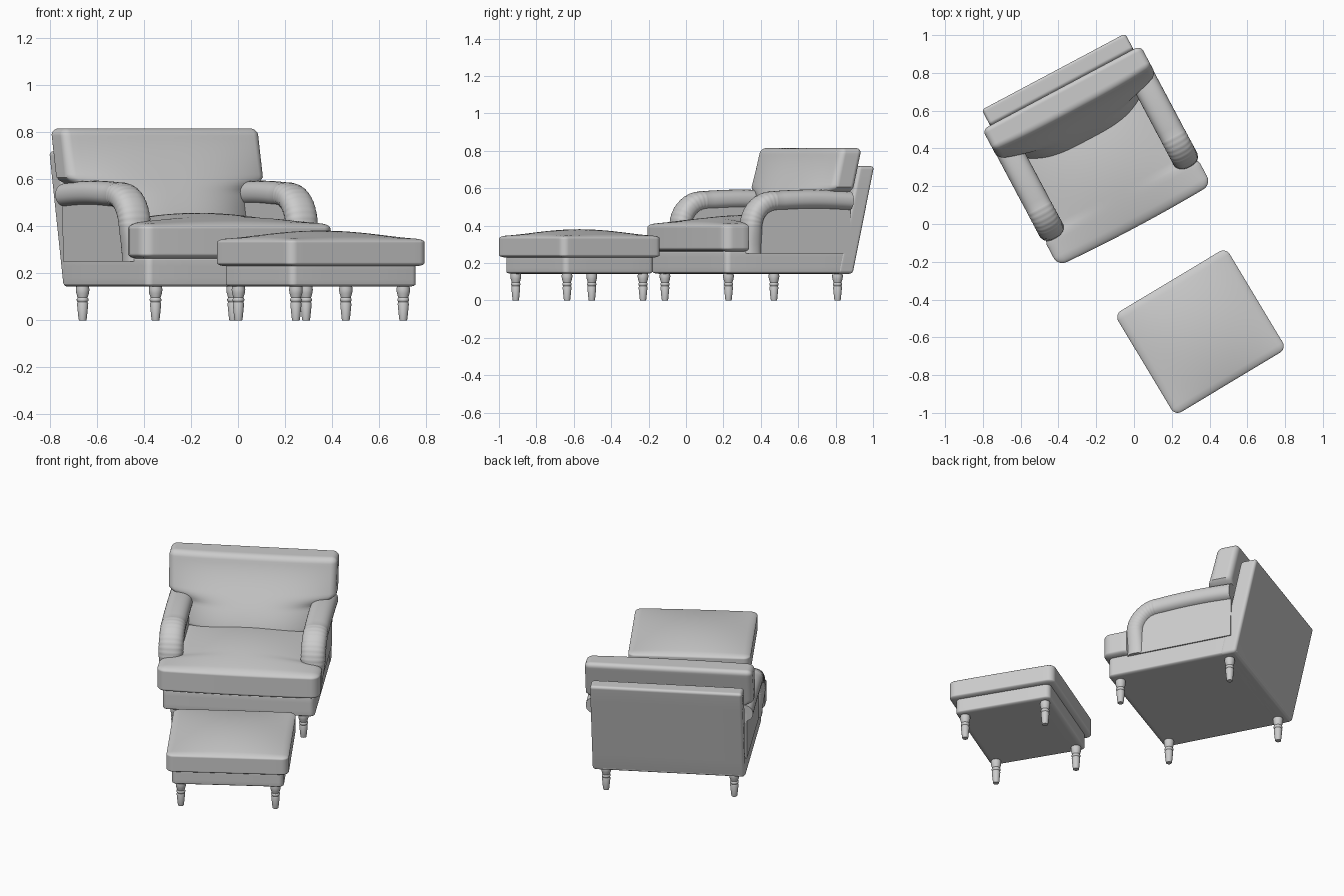
import bpy, bmesh, math
from mathutils import Matrix, Vector

if "Cube" in bpy.data.objects:
    bpy.data.objects.remove(bpy.data.objects["Cube"])

CHAIR = Matrix.Rotation(math.radians(28), 4, 'Z')
STOOL = Matrix.Translation((0.352, -0.57, 0)) @ Matrix.Rotation(math.radians(31), 4, 'Z')


def smooth(a, b, t):
    t = min(1, max(0, (t - a) / (b - a)))
    return t * t * (3 - 2 * t)


def finish(name, bm, frame, mirror=False):
    bmesh.ops.remove_doubles(bm, verts=bm.verts, dist=1e-5)
    bmesh.ops.recalc_face_normals(bm, faces=bm.faces)
    me = bpy.data.meshes.new(name)
    bm.to_mesh(me)
    bm.free()
    ob = bpy.data.objects.new(name, me)
    bpy.context.collection.objects.link(ob)
    ob.matrix_world = frame
    if mirror:
        ob.modifiers.new("Mirror", 'MIRROR')
    return ob


def rounded_box(name, lo, hi, rad, frame, deform=None, mid=20, k=5):
    """Box with elliptical rounded edges, dense enough to be shaped by deform(p)."""
    lo, hi = Vector(lo), Vector(hi)
    axes = []
    for a in range(3):
        r, i0, i1 = rad[a], lo[a] + rad[a], hi[a] - rad[a]
        steps = [r * math.tan(math.pi / 4 * j / k) for j in range(1, k + 1)]
        axes.append([i0 - s for s in reversed(steps)]
                    + [i0 + (i1 - i0) * j / mid for j in range(mid + 1)]
                    + [i1 + s for s in steps])

    def place(p):
        q = Vector([min(max(p[a], lo[a] + rad[a]), hi[a] - rad[a]) for a in range(3)])
        d = Vector([(p[a] - q[a]) / rad[a] for a in range(3)])
        if d.length > 0:
            d.normalize()
        p = Vector([q[a] + d[a] * rad[a] for a in range(3)])
        return deform(p) if deform else p

    bm = bmesh.new()
    for a in range(3):
        b, c = (a + 1) % 3, (a + 2) % 3
        for side in (lo[a], hi[a]):
            rows = []
            for s in axes[b]:
                row = []
                for t in axes[c]:
                    p = Vector()
                    p[a], p[b], p[c] = side, s, t
                    row.append(bm.verts.new(place(p)))
                rows.append(row)
            for r0, r1 in zip(rows, rows[1:]):
                for j in range(len(r0) - 1):
                    bm.faces.new((r0[j], r0[j + 1], r1[j + 1], r1[j]))
    return finish(name, bm, frame)


def leg(name, x, y, frame):
    prof = [(0, 0), (.016, 0), (.018, .01), (.024, .07), (.021, .078), (.025, .084),
            (.025, .09), (.021, .096), (.027, .115), (.029, .13), (.026, .15), (0, .15)]
    bm = bmesh.new()
    vs = [bm.verts.new((r, 0, z)) for r, z in prof]
    es = [bm.edges.new(e) for e in zip(vs, vs[1:])]
    bmesh.ops.spin(bm, geom=vs + es, cent=(0, 0, 0), axis=(0, 0, 1),
                   angle=math.tau, steps=24, use_duplicate=False)
    finish(name, bm, frame @ Matrix.Translation((x, y, 0)))


# Chair base
rounded_box("chair_base", (-.43, .015, .143), (.43, .79, .268), (.03, .03, .012), CHAIR, mid=4)


# Leaning back panel
def lean_panel(p):
    p.y += .225 * (p.z - .145)
    return p


rounded_box("back_panel", (-.428, .69, .143), (.432, .787, .718), (.018, .018, .018), CHAIR,
            lean_panel, mid=6)


# T-shaped seat cushion with a crowned top
def seat_shape(p):
    x, y = p.x / .46, (p.y - .36) / .37
    if p.z > .34:
        crown = .045 * (1 - x ** 2) * max(0, 1 - y * y)
        p.z += crown * (p.z - .34) / .068
    p.y -= .012 * (1 - x ** 2) * (1 - smooth(0, .2, p.y))
    p.x *= 1 - .2 * smooth(.13, .18, p.y)
    return p


rounded_box("seat_cushion", (-.46, -.008, .262), (.46, .67, .41), (.05, .05, .02), CHAIR,
            seat_shape, mid=30)


# Back cushion, wider above the arms, swelling forward lower down
def back_shape(p):
    x = min(1, abs(p.x) / .474)
    front = 1 - smooth(-.055, .0, p.y)
    swell = .015 + .085 * (1 - smooth(.42, .80, p.z))
    p.y -= front * swell * (1 - x ** 3)
    p.y += .695 + .235 * (p.z - .57)
    p.x *= .79 + .21 * smooth(.54, .61, p.z)
    return p


rounded_box("back_cushion", (-.474, -.06, .40), (.474, .072, .815), (.035, .03, .03), CHAIR,
            back_shape, mid=28)

# Arm centre line in depth and height: up the front, round the corner, then back
R = .137
path = [(.18, .25 + .145 * i / 6) for i in range(6)]
path += [(.317 - R * math.cos(a), .395 + R * math.sin(a))
         for a in (math.pi / 2 * i / 40 for i in range(41))]
path += [(.317 + .448 * i / 12, .532 + .008 * math.sin(math.pi * i / 12)) for i in range(1, 13)]

# Arm side panels
bm = bmesh.new()
loop = path + [(.76, .25)]
f = bm.faces.new([bm.verts.new((.35, y, z)) for y, z in loop])
ext = bmesh.ops.extrude_face_region(bm, geom=[f])
bmesh.ops.translate(bm, vec=(.088, 0, 0),
                    verts=[v for v in ext["geom"] if isinstance(v, bmesh.types.BMVert)])
finish("arm_panels", bm, CHAIR, mirror=True)

# Padded arm rolls with faint gathered pleats round the corner
bm = bmesh.new()
rings, N = [], 32
for i, (y, z) in enumerate(path):
    y0, z0 = path[max(i - 1, 0)]
    y1, z1 = path[min(i + 1, len(path) - 1)]
    t = Vector((0, y1 - y0, z1 - z0)).normalized()
    n = Vector((0, -t.z, t.y))
    w = .05 + .02 * smooth(.25, .44, z)
    pleat = .0008 * math.cos(i * math.pi / 2) if 6 < i < 47 else 0
    ring = []
    for j in range(N):
        a = math.tau * j / N
        ca, sa = math.cos(a), math.sin(a)
        sx = math.copysign(abs(ca) ** .85, ca) * (w + pleat)
        sn = math.copysign(abs(sa) ** .85, sa) * (.053 + pleat)
        ring.append(bm.verts.new(Vector((.402 + sx, y, z)) + n * sn))
    rings.append(ring)
for r0, r1 in zip(rings, rings[1:]):
    for j in range(N):
        bm.faces.new((r0[j], r0[(j + 1) % N], r1[(j + 1) % N], r1[j]))
bm.faces.new(rings[0])
bm.faces.new(rings[-1])
finish("arm_rolls", bm, CHAIR, mirror=True)

# Footstool base and crowned cushion
rounded_box("stool_base", (-.315, -.28, .143), (.315, .28, .245), (.03, .03, .012), STOOL, mid=4)


def stool_shape(p):
    x, y = p.x / .343, p.y / .311
    if p.z > .29:
        p.z += .036 * (1 - x * x) * (1 - y * y) * (p.z - .29) / .055
    return p


rounded_box("stool_cushion", (-.344, -.312, .23), (.344, .312, .345), (.04, .04, .014), STOOL,
            stool_shape, mid=20)

# Turned legs
for side, s in (("left", -1), ("right", 1)):
    for end, cy, sy in (("front", .065, -.237), ("back", .725, .237)):
        leg(f"chair_{end}_{side}_leg", s * .362, cy, CHAIR)
        leg(f"stool_{end}_{side}_leg", s * .266, sy, STOOL)

# Smooth shading with sharp creases kept
bpy.ops.object.select_all(action='SELECT')
bpy.context.view_layer.objects.active = bpy.context.selected_objects[0]
bpy.ops.object.shade_smooth_by_angle(angle=math.radians(40))
